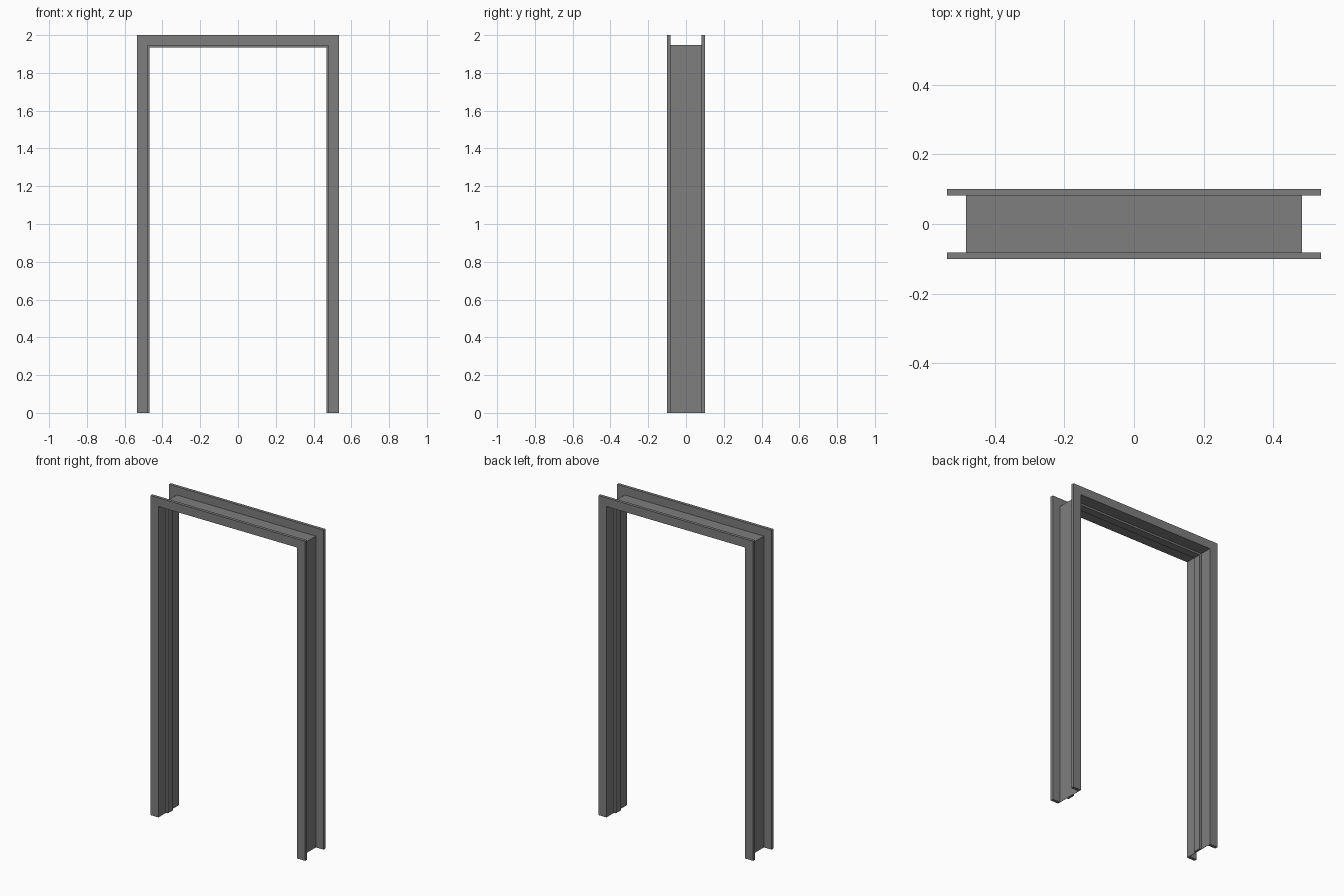
import bpy, bmesh

if "Cube" in bpy.data.objects:
    bpy.data.objects.remove(bpy.data.objects["Cube"])

# Dark grey paint
paint = bpy.data.materials.new("dark_grey")
paint.diffuse_color = (0.21, 0.21, 0.21, 1)
paint.use_nodes = True
paint.node_tree.nodes["Principled BSDF"].inputs["Base Color"].default_value = paint.diffuse_color


def arch(name, outer, inner, y0, y1):
    """U-shaped frame: (half width, top height) outside and inside, extruded in y."""
    (ox, oz), (ix, iz) = outer, inner
    outline = [(-ox, 0), (-ox, oz), (ox, oz), (ox, 0),
               (ix, 0), (ix, iz), (-ix, iz), (-ix, 0)]
    bm = bmesh.new()
    face = bm.faces.new([bm.verts.new((x, y0, z)) for x, z in outline])
    ext = bmesh.ops.extrude_face_region(bm, geom=[face], use_keep_orig=True)
    moved = [v for v in ext["geom"] if isinstance(v, bmesh.types.BMVert)]
    bmesh.ops.translate(bm, verts=moved, vec=(0, y1 - y0, 0))
    bmesh.ops.recalc_face_normals(bm, faces=bm.faces)
    mesh = bpy.data.meshes.new(name)
    bm.to_mesh(mesh)
    bm.free()
    mesh.materials.append(paint)
    obj = bpy.data.objects.new(name, mesh)
    bpy.context.collection.objects.link(obj)
    return obj


OUT = (0.536, 2.0)       # outside of the casing
JAMB_OUT = (0.482, 1.948)
JAMB_IN = (0.480, 1.946)
STOP_IN = (0.468, 1.934)

# Flat trim on both wall faces
arch("front_casing", OUT, JAMB_IN, -0.101, -0.082)
arch("back_casing", OUT, JAMB_IN, 0.082, 0.101)

# Thin lining through the wall
arch("jamb_lining", JAMB_OUT, JAMB_IN, -0.082, 0.082)

# Raised strip the door closes against
arch("door_stop", JAMB_IN, STOP_IN, -0.025, 0.025)
